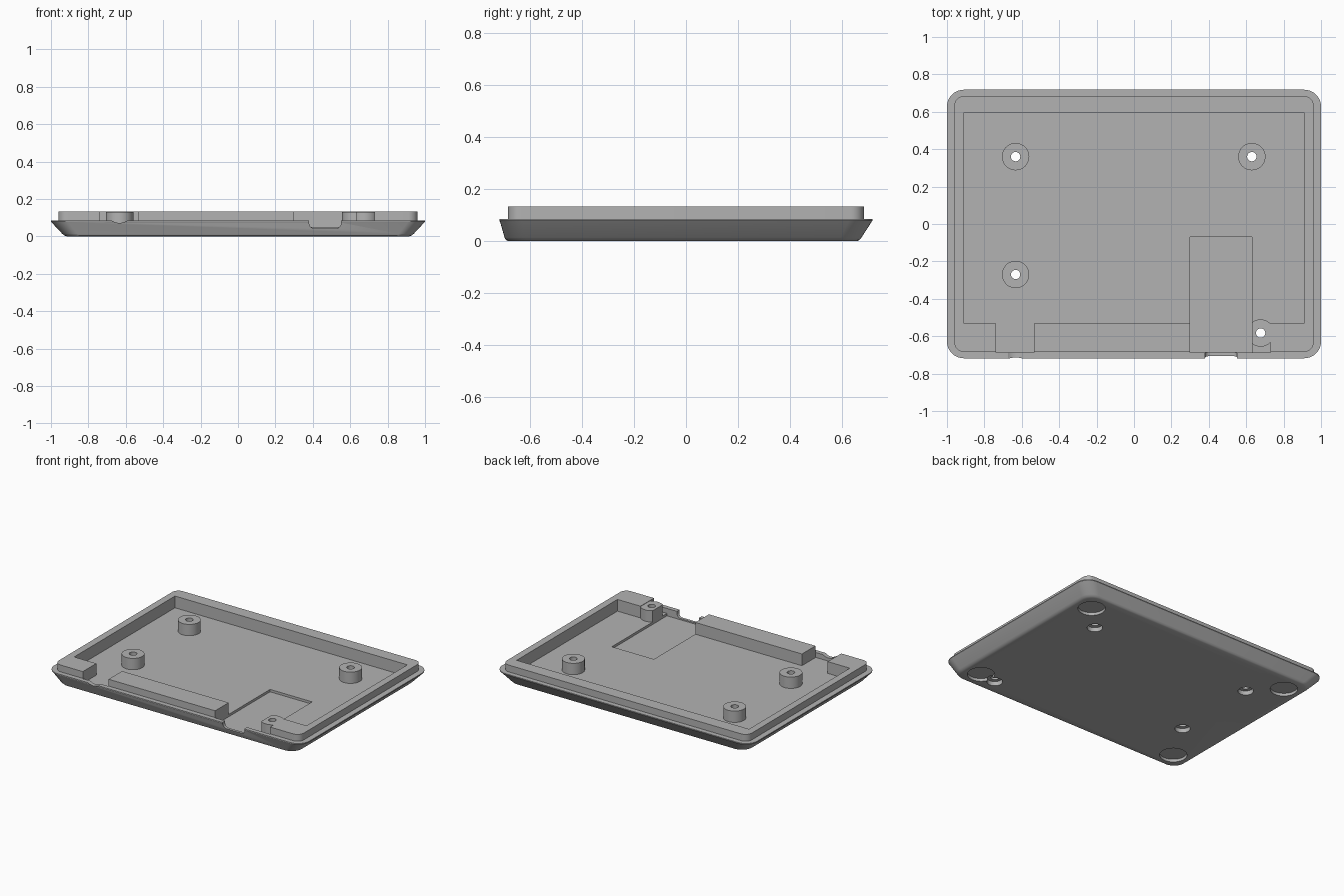
import bpy, bmesh, math

cube = bpy.data.objects.get("Cube")
if cube:
    bpy.data.objects.remove(cube, do_unlink=True)

gray = bpy.data.materials.new("case_gray")
gray.use_nodes = True
gray.diffuse_color = (0.45, 0.45, 0.45, 1)
gray.node_tree.nodes["Principled BSDF"].inputs["Base Color"].default_value = gray.diffuse_color


def make_object(name, bm):
    bmesh.ops.recalc_face_normals(bm, faces=bm.faces)
    mesh = bpy.data.meshes.new(name)
    bm.to_mesh(mesh)
    bm.free()
    mesh.materials.append(gray)
    obj = bpy.data.objects.new(name, mesh)
    bpy.context.collection.objects.link(obj)
    return obj


def rounded_outline(x0, x1, y0, y1, r, steps=8):
    """Counter-clockwise rounded rectangle."""
    points = []
    corners = [(x1 - r, y1 - r), (x0 + r, y1 - r), (x0 + r, y0 + r), (x1 - r, y0 + r)]
    for k, (cx, cy) in enumerate(corners):
        for i in range(steps + 1):
            a = math.pi / 2 * (k + i / steps)
            points.append((cx + r * math.cos(a), cy + r * math.sin(a)))
    return points


def loft(name, loops):
    """Solid through loops of 3D points, capped at both ends."""
    bm = bmesh.new()
    rings = [[bm.verts.new(p) for p in loop] for loop in loops]
    n = len(rings[0])
    for a, b in zip(rings, rings[1:]):
        for i in range(n):
            j = (i + 1) % n
            bm.faces.new((a[i], a[j], b[j], b[i]))
    bm.faces.new(rings[0][::-1])
    bm.faces.new(rings[-1])
    return make_object(name, bm)


def box(name, x0, x1, y0, y1, z0, z1):
    base = [(x0, y0), (x1, y0), (x1, y1), (x0, y1)]
    return loft(name, [[(x, y, z) for x, y in base] for z in (z0, z1)])


def disc(name, x, y, r, z0, z1, n=40):
    ring = [(x + r * math.cos(math.tau * i / n), y + r * math.sin(math.tau * i / n)) for i in range(n)]
    return loft(name, [[(px, py, z) for px, py in ring] for z in (z0, z1)])


def combine(target, tool, operation="DIFFERENCE"):
    mod = target.modifiers.new("combine", "BOOLEAN")
    mod.operation = operation
    mod.solver = "EXACT"
    mod.object = tool
    bpy.context.view_layer.objects.active = target
    bpy.ops.object.modifier_apply(modifier=mod.name)
    bpy.data.objects.remove(tool, do_unlink=True)


# Sloped shell with a stepped lip: side, back and front insets, height, corner radius
RIM, LIP, FLOOR = 0.085, 0.133, 0.05
levels = [
    (0.085, 0.060, 0.035, 0.0, 0.07),
    (0.070, 0.050, 0.025, 0.005, 0.08),
    (0.060, 0.043, 0.020, 0.014, 0.08),
    (0.004, 0.004, 0.003, 0.074, 0.09),
    (0.0, 0.0, 0.0, 0.079, 0.09),
    (0.0, 0.0, 0.0, RIM, 0.09),
    (0.04, 0.034, 0.034, RIM, 0.05),
    (0.04, 0.034, 0.034, LIP, 0.05),
]
loops = []
for side, back, front, z, r in levels:
    outline = rounded_outline(side - 1, 1 - side, front - 0.718, 0.718 - back, r)
    loops.append([(x, y, z) for x, y in outline])
case = loft("case_base", loops)

# Main cavity and the two openings through the front wall
combine(case, box("cavity", -0.91, 0.91, -0.533, 0.595, FLOOR, 0.3))
for x0, x1 in ((-0.737, -0.535), (0.3, 0.73)):
    combine(case, box("wall_opening", x0, x1, -0.687, -0.5, FLOOR, 0.3))

# Screw posts
posts = [(-0.633, 0.36), (0.63, 0.36), (-0.633, -0.27), (0.677, -0.583)]
for x, y in posts:
    combine(case, disc("post", x, y, 0.073, FLOOR - 0.01, LIP - 0.003), "UNION")

# Shallow floor recess, which also trims the corner post
combine(case, box("floor_recess", 0.3, 0.63, -0.687, -0.07, 0.033, 0.3))

# Rounded socket notch in the front rim
profile = rounded_outline(0.38, 0.552, 0.042, 0.3, 0.03)
combine(case, loft("socket_notch", [[(x, y, z) for x, z in profile] for y in (-0.8, -0.68)]))

# Shallow round cable notch in the front rim
ring = [(-0.633 + 0.075 * math.cos(math.tau * i / 48), 0.147 + 0.075 * math.sin(math.tau * i / 48))
        for i in range(48)]
combine(case, loft("cable_notch", [[(x, y, z) for x, z in ring] for y in (-0.8, -0.68)]))

# Screw holes with counterbores
for x, y in posts:
    combine(case, disc("screw_hole", x, y, 0.025, -0.1, 0.3, 24))
    combine(case, disc("counterbore", x, y, 0.05, -0.1, 0.03))

# Round foot recesses underneath
for x in (-0.805, 0.805):
    for y in (-0.567, 0.537):
        combine(case, disc("foot_recess", x, y, 0.088, -0.1, 0.02))

# Smooth curves with sharp edges
bpy.ops.object.select_all(action="DESELECT")
case.select_set(True)
bpy.context.view_layer.objects.active = case
bpy.ops.object.shade_smooth_by_angle(angle=math.radians(30))
